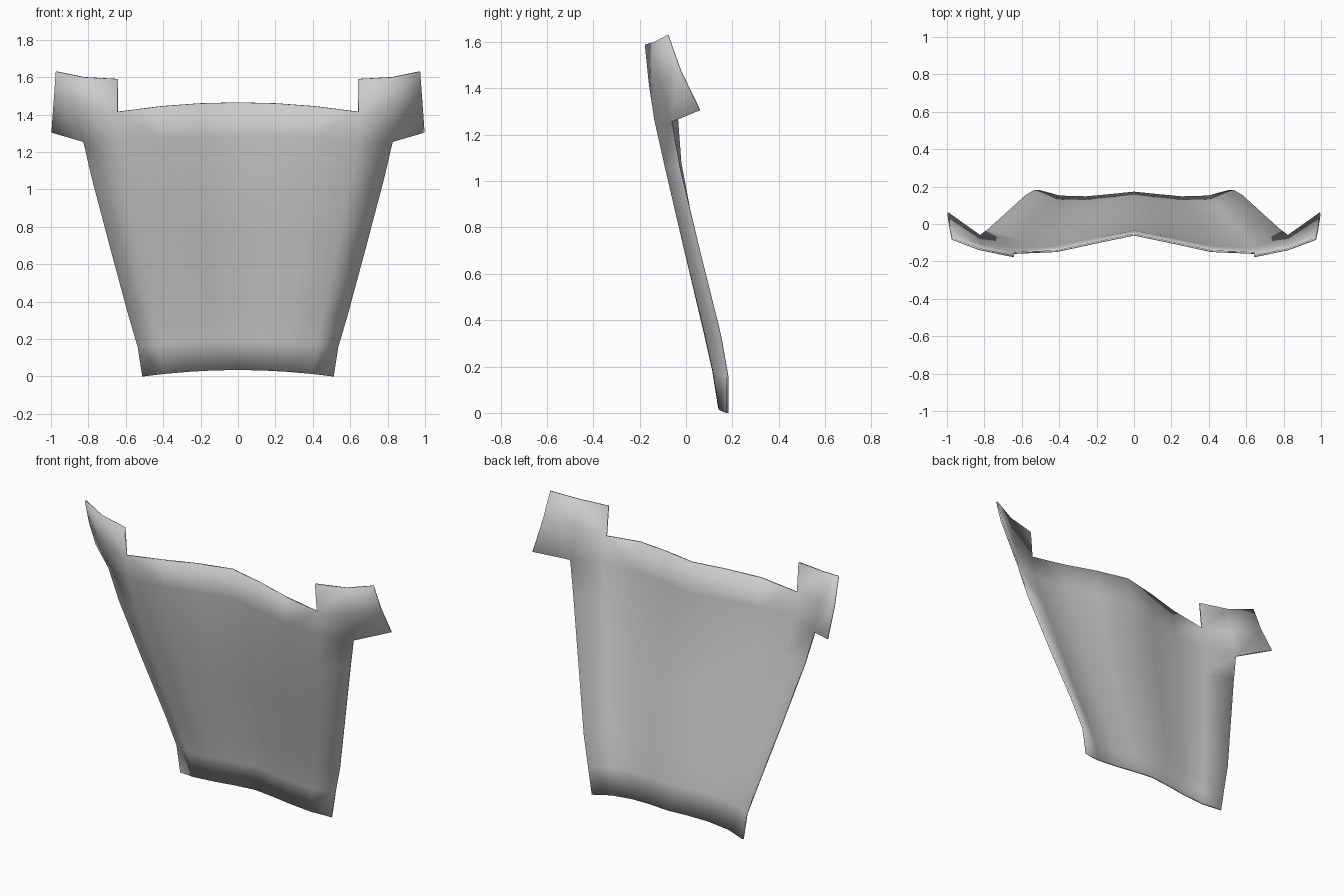
import bpy, bmesh

if "Cube" in bpy.data.objects:
    bpy.data.objects.remove(bpy.data.objects["Cube"])

# Half cross-sections of the cape: (edge x, centre z, edge z, y from centre to edge)
COLUMNS = (0, 0.25, 0.5, 0.78, 1)
ROWS = [
    (0.51, 0.035, 0.00, (0.168, 0.155, 0.143, 0.147, 0.178)),
    (0.535, 0.19, 0.16, (0.148, 0.132, 0.118, 0.122, 0.178)),
    (0.585, 0.36, 0.33, (0.120, 0.100, 0.080, 0.085, 0.148)),
    (0.685, 0.72, 0.70, (0.043, 0.018, -0.006, -0.004, 0.056)),
    (0.780, 1.08, 1.06, (-0.025, -0.058, -0.088, -0.088, -0.030)),
    (0.825, 1.28, 1.255, (-0.040, -0.080, -0.122, -0.132, -0.063)),
    (0.825, 1.465, 1.383, (-0.057, -0.100, -0.145, -0.155, -0.110)),
]

bm = bmesh.new()
grid = []
for ex, zc, ze, ys in ROWS:
    grid.append([bm.verts.new((ex * t, y, zc + (ze - zc) * t * t))
                 for t, y in zip(COLUMNS, ys)])
grid[-1][4].co.z = 1.43


def bridge(a, b):
    for i in range(len(a) - 1):
        bm.faces.new((a[i], a[i + 1], b[i + 1], b[i]))


# Main sheet
for low, high in zip(grid[:-1], grid[1:]):
    bridge(low, high)

# Shoulder tab: flares outward and rises above the neckline
outer_low = bm.verts.new((0.995, 0.058, 1.305))
outer_mid = bm.verts.new((0.983, -0.025, 1.475))
tab_top = [bm.verts.new(p) for p in
           ((0.642, -0.173, 1.59), (0.825, -0.135, 1.60), (0.972, -0.08, 1.63))]
bridge([grid[-2][4], outer_low], [grid[-1][4], outer_mid])
bridge([grid[-1][3], grid[-1][4], outer_mid], tab_top)

for f in bm.faces:
    f.smooth = True
mesh = bpy.data.meshes.new("cape")
bm.to_mesh(mesh)
bm.free()
cape = bpy.data.objects.new("cape", mesh)
bpy.context.collection.objects.link(cape)

# Mirror across the centre, then give the cloth a thin body
mirror = cape.modifiers.new("mirror", 'MIRROR')
mirror.use_clip = True
cloth = cape.modifiers.new("cloth", 'SOLIDIFY')
cloth.thickness = 0.01
cloth.offset = 0
